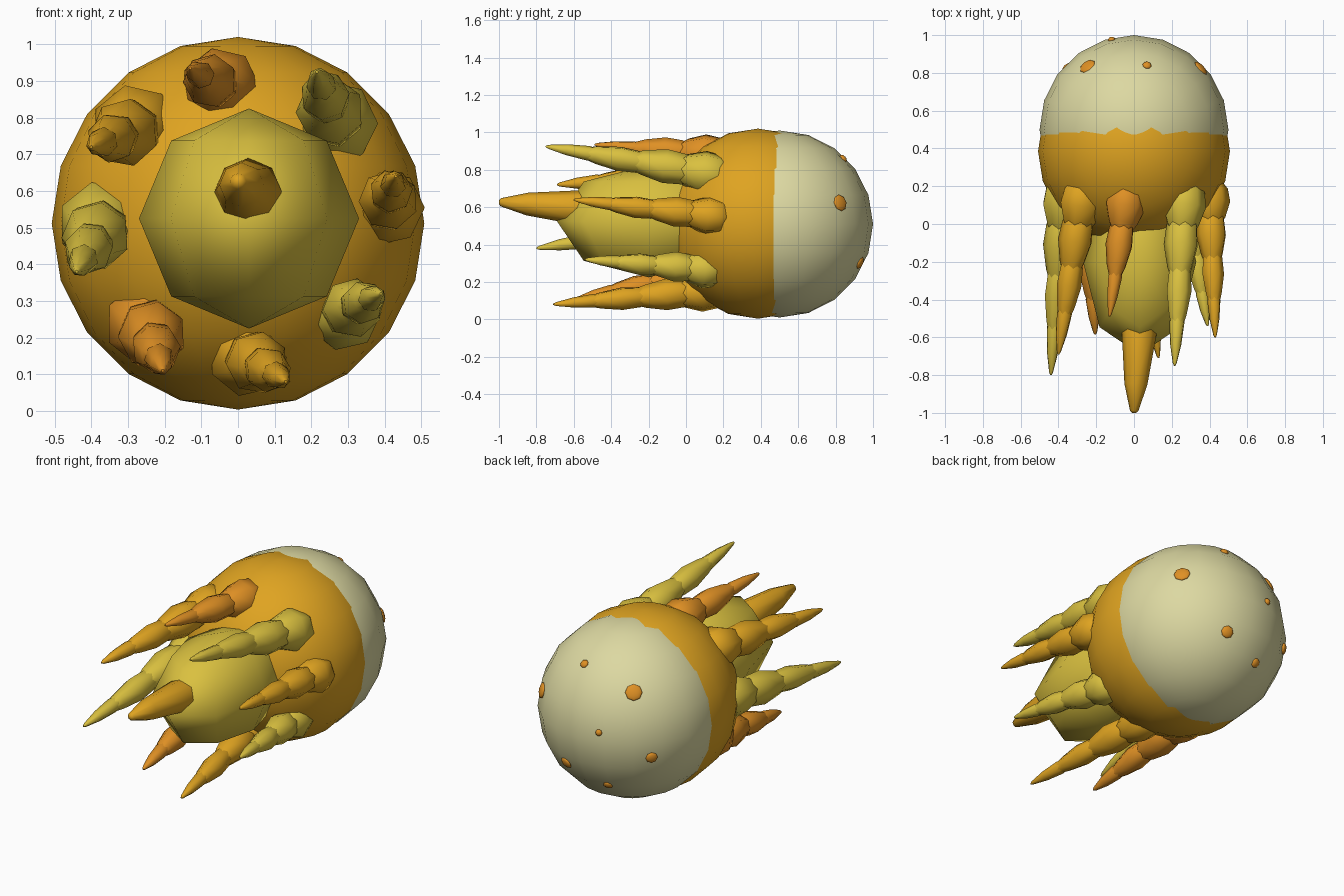
import bpy, bmesh, math
from mathutils import Vector

cube = bpy.data.objects.get("Cube")
if cube:
    bpy.data.objects.remove(cube)


def material(name, rgb):
    m = bpy.data.materials.new(name)
    m.use_nodes = True
    m.diffuse_color = (*rgb, 1)
    m.node_tree.nodes["Principled BSDF"].inputs["Base Color"].default_value = (*rgb, 1)
    return m


cream = material("cream", (0.72, 0.69, 0.36))
gold = material("gold", (0.74, 0.37, 0.015))
yellow = material("yellow", (0.70, 0.53, 0.05))
orange = material("orange", (0.74, 0.28, 0.018))


def finish(name, bm, mat, angle=60):
    bmesh.ops.recalc_face_normals(bm, faces=bm.faces)
    mesh = bpy.data.meshes.new(name)
    bm.to_mesh(mesh)
    bm.free()
    mesh.materials.append(mat)
    ob = bpy.data.objects.new(name, mesh)
    bpy.context.collection.objects.link(ob)
    bpy.ops.object.select_all(action="DESELECT")
    ob.select_set(True)
    bpy.context.view_layer.objects.active = ob
    bpy.ops.object.shade_smooth_by_angle(angle=math.radians(angle))
    return ob


def ellipsoid(name, centre, size, mat, segments, rings):
    bm = bmesh.new()
    bmesh.ops.create_uvsphere(bm, u_segments=segments, v_segments=rings, radius=1)
    ob = finish(name, bm, mat)
    ob.location, ob.scale = centre, size
    return ob


def add_lobe(bm, start, end, radius, profile, sides=7, twist=0.0):
    """Lathe a leaf-shaped lobe from start to end."""
    start, end = Vector(start), Vector(end)
    turn = (end - start).to_track_quat("Z", "Y")
    rings = []
    for t, width in profile:
        ring = []
        for k in range(sides):
            a = math.tau * k / sides + twist
            offset = Vector((math.cos(a), math.sin(a), 0)) * radius * width
            ring.append(bm.verts.new(start.lerp(end, t) + turn @ offset))
        rings.append(ring)
    for a, b in zip(rings, rings[1:]):
        for k in range(sides):
            j = (k + 1) % sides
            bm.faces.new((a[k], a[j], b[j], b[k]))
    bm.faces.new(rings[0])
    bm.faces.new(rings[-1])


# Round head and the flame cap wrapped over its front half
ellipsoid("head", (0, 0.5, 0.51), (0.5, 0.5, 0.5), cream, 20, 10)
ellipsoid("flame_cap", (0, 0.385, 0.512), (0.508, 0.508, 0.508), gold, 20, 10)

# Central flame with its pointed tip
ellipsoid("central_flame", (0.03, -0.2, 0.525), (0.3, 0.49, 0.3), yellow, 8, 4)
bm = bmesh.new()
add_lobe(bm, (0.035, -0.46, 0.59), (0, -1.0, 0.627), 0.092,
         [(0, 0.7), (0.22, 1), (0.72, 0.66), (0.98, 0.24), (1, 0.1)], 8)
finish("central_flame_tip", bm, gold)

# Ring of flame tongues: start, tip, base radius, lobe count
LOBE = [(0, 0.5), (0.2, 0.9), (0.45, 1), (0.75, 0.72), (1, 0.3)]
TIP = [(0, 0.6), (0.3, 1), (0.65, 0.75), (0.95, 0.28), (1, 0.1)]
tongues = [
    ("top", (-0.03, 0.23, 0.87), (-0.13, -0.49, 0.935), 0.11, 3, orange),
    ("upper_left", (0.27, 0.24, 0.76), (0.215, -0.75, 0.925), 0.12, 4, yellow),
    ("left", (0.4, 0.24, 0.54), (0.43, -0.6, 0.64), 0.105, 4, gold),
    ("lower_left", (0.27, 0.2, 0.26), (0.39, -0.54, 0.32), 0.105, 4, yellow),
    ("bottom", (0.01, 0.22, 0.16), (0.13, -0.71, 0.08), 0.11, 4, gold),
    ("lower_right", (-0.25, 0.22, 0.26), (-0.205, -0.585, 0.11), 0.12, 4, orange),
    ("right", (-0.36, 0.26, 0.53), (-0.44, -0.8, 0.38), 0.12, 4, yellow),
    ("upper_right", (-0.26, 0.24, 0.78), (-0.4, -0.69, 0.72), 0.12, 4, gold),
]
for name, start, tip, radius, count, mat in tongues:
    start, tip = Vector(start), Vector(tip)
    bm = bmesh.new()
    for i in range(count):
        last = i == count - 1
        a = max(0, i / count - 0.08)
        b = 1 if last else (i + 1) / count + 0.08
        width = radius * (1 - 0.66 * i / (count - 1))
        add_lobe(bm, start.lerp(tip, a), start.lerp(tip, b), width,
                 TIP if last else LOBE, twist=0.5 * i)
    finish("flame_tongue_" + name, bm, mat)

# Raised spots on the back of the head: direction and radius
spots = [
    ((-0.5, 0.68, 0.54), 0.046), ((0.14, 0.69, 0.71), 0.024),
    ((0.72, 0.66, 0.23), 0.045), ((-0.24, 0.96, 0.1), 0.019),
    ((-0.72, 0.66, -0.18), 0.033), ((0.25, 0.87, -0.42), 0.035),
    ((-0.23, 0.77, -0.59), 0.028),
]
for i, (direction, radius) in enumerate(spots):
    d = Vector(direction).normalized()
    spot = ellipsoid(f"spot_{i + 1}", Vector((0, 0.5, 0.51)) + d * 0.493,
                     (radius, radius, 0.015), orange, 8, 6)
    spot.rotation_euler = d.to_track_quat("Z", "Y").to_euler()
